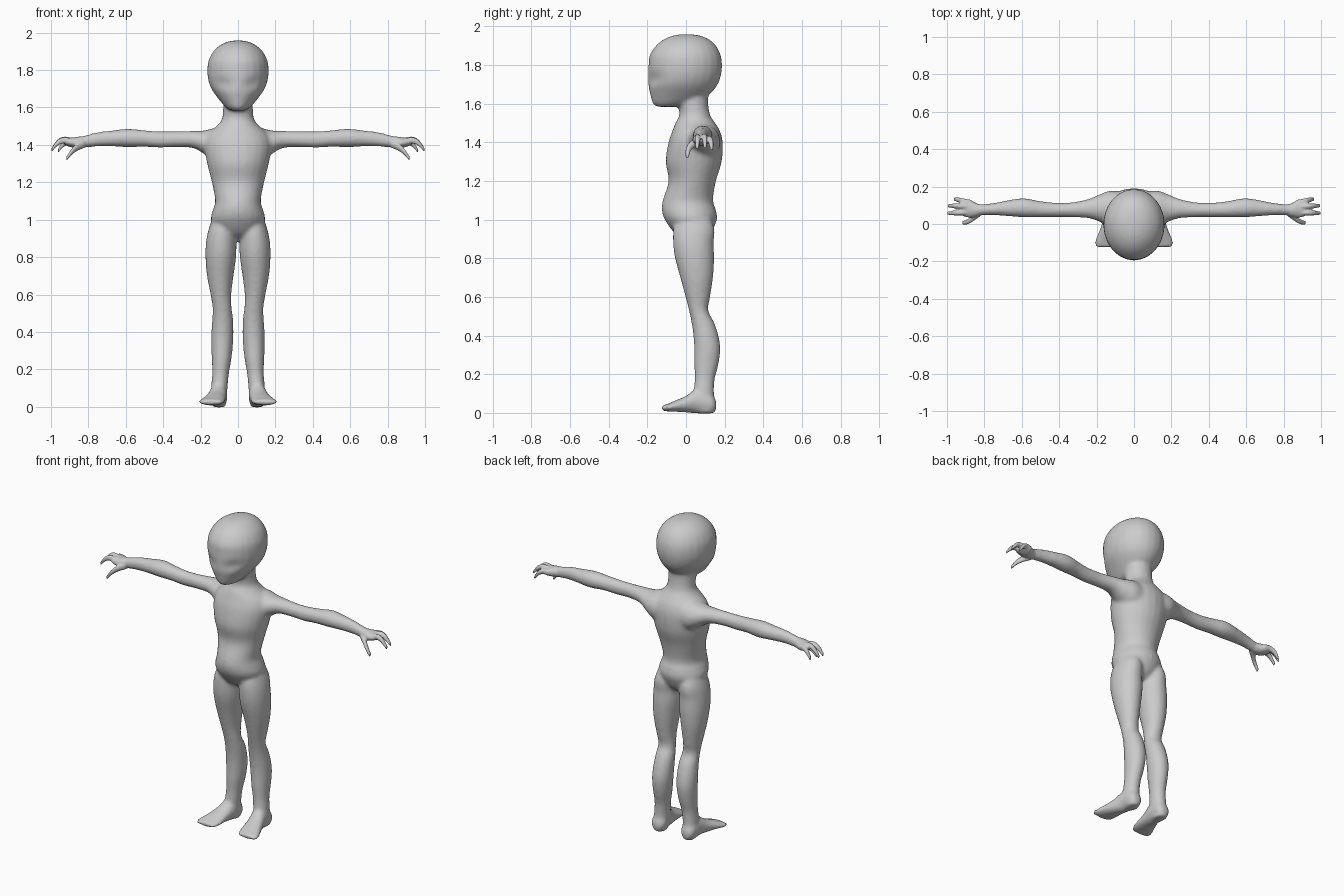
import bpy, bmesh, math
from mathutils import Vector

skin = bpy.data.materials.new("grey_skin")
skin.diffuse_color = (0.6, 0.6, 0.6, 1)
SIDES = 24


def spline(rows, steps=4):
    """Smoothly interpolate the sections of a profile."""
    out = []
    for i in range(len(rows) - 1):
        p0, p3 = rows[max(i - 1, 0)], rows[min(i + 2, len(rows) - 1)]
        p1, p2 = rows[i], rows[i + 1]
        for s in range(steps):
            t = s / steps
            out.append([0.5 * (2 * b + (c - a) * t + (2 * a - 5 * b + 4 * c - d) * t * t
                               + (3 * b - a - 3 * c + d) * t ** 3)
                        for a, b, c, d in zip(p0, p1, p2, p3)])
    return out + [list(rows[-1])]


def loft(bm, axis, rows, sx=1):
    """Oval sections (position, a_min, a_max, b_min, b_max) along an axis."""
    rings = []
    for t, a0, a1, b0, b1 in spline(rows):
        ring = []
        for k in range(SIDES):
            w = 2 * math.pi * k / SIDES
            a = (a0 + a1) / 2 + (a1 - a0) / 2 * math.cos(w)
            b = (b0 + b1) / 2 + (b1 - b0) / 2 * math.sin(w)
            x, y, z = {"x": (t, a, b), "y": (a, t, b), "z": (a, b, t)}[axis]
            ring.append(bm.verts.new((x * sx, y, z)))
        rings.append(ring)
    faces = [bm.faces.new(rings[0]), bm.faces.new(rings[-1])]
    for r, q in zip(rings, rings[1:]):
        for k in range(SIDES):
            j = (k + 1) % SIDES
            faces.append(bm.faces.new((r[k], r[j], q[j], q[k])))
    bmesh.ops.recalc_face_normals(bm, faces=faces)


def finish(name, bm, voxel, smooth):
    """Fuse the overlapping lofts into one soft skin."""
    me = bpy.data.meshes.new(name)
    bm.to_mesh(me)
    bm.free()
    ob = bpy.data.objects.new(name, me)
    bpy.context.collection.objects.link(ob)
    me.materials.append(skin)
    m = ob.modifiers.new("fuse", "REMESH")
    m.mode, m.voxel_size, m.use_smooth_shade = "VOXEL", voxel, True
    m = ob.modifiers.new("soften", "SMOOTH")
    m.factor, m.iterations = 0.5, smooth


# Vertical parts: z, x range, y range
torso = [(0.89, -.05, .05, 0, .09), (0.93, -.11, .11, -.06, .13), (1.0, -.145, .145, -.11, .16),
         (1.05, -.135, .135, -.125, .155), (1.1, -.122, .122, -.12, .14), (1.2, -.14, .14, -.09, .155),
         (1.3, -.165, .165, -.105, .185), (1.4, -.18, .18, -.09, .19), (1.46, -.16, .16, -.07, .175),
         (1.5, -.115, .115, -.055, .15), (1.54, -.085, .085, -.035, .125),
         (1.6, -.08, .08, -.04, .115), (1.66, -.08, .08, -.04, .115)]
head = [(1.583, -.035, .035, -.15, -.05), (1.6, -.065, .065, -.172, .05), (1.65, -.108, .108, -.186, .125),
        (1.7, -.143, .143, -.197, .165), (1.75, -.16, .16, -.196, .182), (1.8, -.164, .164, -.194, .187),
        (1.85, -.158, .158, -.188, .18), (1.9, -.132, .132, -.155, .155),
        (1.935, -.092, .092, -.11, .115), (1.953, -.05, .05, -.06, .065), (1.958, -.015, .015, -.02, .02)]
leg = [(1.02, .03, .13, -.04, .12), (0.95, .015, .157, -.065, .148), (0.88, .008, .171, -.067, .143),
       (0.8, .01, .174, -.057, .146), (0.7, .024, .166, -.03, .14), (0.6, .036, .147, -.003, .125),
       (0.53, .034, .136, .015, .115), (0.47, .026, .138, .028, .145), (0.4, .024, .142, .038, .168),
       (0.33, .027, .143, .042, .178), (0.25, .036, .14, .042, .168), (0.18, .048, .138, .045, .15),
       (0.11, .055, .143, .04, .145), (0.05, .06, .143, .05, .152), (0.0, .065, .14, .06, .15)]
# Foot: y, x range, z range
foot = [(.157, .08, .125, .015, .06), (.13, .058, .147, -.004, .1), (.06, .058, .153, -.004, .125),
        (0, .064, .172, .002, .088), (-.06, .068, .197, .006, .062), (-.1, .073, .213, .008, .045),
        (-.126, .088, .203, .012, .038)]
# Arm: x, y range, z range
arm = [(.06, -.02, .175, 1.29, 1.5), (.13, -.01, .178, 1.315, 1.49), (.18, .01, .16, 1.35, 1.477),
       (.24, .03, .135, 1.383, 1.475), (.33, .036, .116, 1.388, 1.472), (.42, .036, .114, 1.385, 1.472),
       (.5, .036, .122, 1.39, 1.478), (.59, .036, .138, 1.388, 1.486), (.68, .042, .126, 1.392, 1.476),
       (.75, .047, .112, 1.391, 1.468), (.82, .046, .106, 1.386, 1.45), (.86, .046, .106, 1.386, 1.445)]

body = bmesh.new()
loft(body, "z", torso)
loft(body, "z", head)
# Shallow slanted eye sockets, nose left standing between them
for v in body.verts:
    if v.co.z > 1.6 and v.co.y < -.05:
        dx, dz = abs(v.co.x) - .075, v.co.z - 1.725
        u, w = (dx + .35 * dz) / .05, (dz - .35 * dx) / .03
        v.co.y += .016 * math.exp(-u * u - w * w)
for s in (1, -1):
    loft(body, "z", leg, s)
    loft(body, "y", foot, s)
    loft(body, "x", arm, s)
finish("body", body, 0.01, 8)

# Palm and fingers: centre path (x, y, z, radius)
palm = [(.8, .052, .1, 1.39, 1.443), (.84, .04, .11, 1.383, 1.445), (.88, .034, .13, 1.385, 1.44),
        (.915, .043, .132, 1.395, 1.436), (.93, .055, .12, 1.405, 1.43)]
fingers = {
    "index": [(.88, .06, 1.415, .014), (.93, .06, 1.424, .014), (.965, .059, 1.41, .013), (.998, .058, 1.372, .009)],
    "middle": [(.88, .092, 1.42, .014), (.93, .095, 1.428, .014), (.965, .097, 1.412, .013), (.995, .098, 1.378, .009)],
    "outer": [(.87, .115, 1.415, .014), (.91, .122, 1.416, .014), (.94, .129, 1.398, .013), (.963, .133, 1.365, .009)],
    "thumb": [(.82, .06, 1.405, .017), (.86, .032, 1.388, .017), (.89, .012, 1.362, .014), (.918, .006, 1.325, .01)],
}
for s, side in ((1, "left"), (-1, "right")):
    hand = bmesh.new()
    loft(hand, "x", palm, s)
    for path in fingers.values():
        loft(hand, "x", [(x, y - r, y + r, z - r * 1.2, z + r * 1.2) for x, y, z, r in path], s)
    finish(side + "_hand", hand, 0.005, 3)
